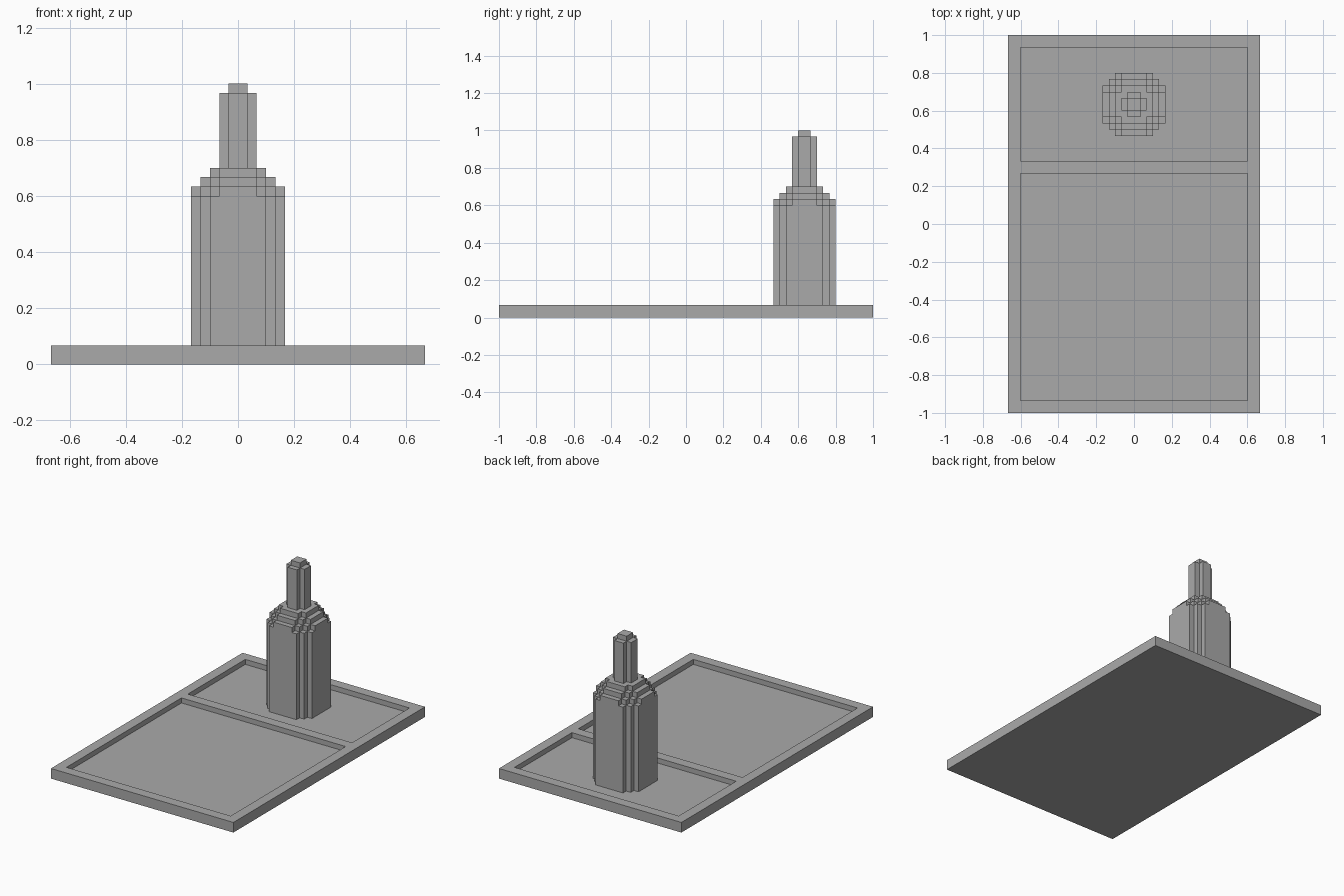
import bpy
import bmesh

cube = bpy.data.objects.get("Cube")
if cube:
    bpy.data.objects.remove(cube, do_unlink=True)

U = 1 / 30          # size of one block
BOTTLE_Y = 19       # bottle centre, in blocks

grey = bpy.data.materials.new("plain grey")
grey.use_nodes = True
grey.diffuse_color = (0.4, 0.4, 0.4, 1)
grey.node_tree.nodes["Principled BSDF"].inputs["Base Color"].default_value = (0.4, 0.4, 0.4, 1)


def finish(bm, name):
    """Scale blocks to units and link the mesh as a flat-shaded object."""
    bmesh.ops.scale(bm, vec=(U, U, U), verts=bm.verts)
    mesh = bpy.data.meshes.new(name)
    bm.to_mesh(mesh)
    bm.free()
    mesh.materials.append(grey)
    obj = bpy.data.objects.new(name, mesh)
    bpy.context.collection.objects.link(obj)
    return obj


def stepped_outline(corners):
    """Round stepped outline from the outer corners of one quadrant."""
    quarter = [corners[0]]
    for (x0, y0), (x1, y1) in zip(corners, corners[1:]):
        quarter += [(x1, y0), (x1, y1)]
    outline = []
    for _ in range(4):
        outline += quarter
        quarter = [(-y, x) for x, y in quarter]
    return outline


def stepped_column(name, corners, z0, z1):
    """Column with a stepped outline, open where it sits on the part below."""
    bm = bmesh.new()
    pts = stepped_outline(corners)
    low = [bm.verts.new((x, y + BOTTLE_Y, z0)) for x, y in pts]
    high = [bm.verts.new((x, y + BOTTLE_Y, z1)) for x, y in pts]
    bm.faces.new(high)
    for i in range(len(pts)):
        j = (i + 1) % len(pts)
        bm.faces.new((low[i], low[j], high[j], high[i]))
    return finish(bm, name)


# Tray: a slab whose top is cut into a grid, with two cells sunk as pockets
bm = bmesh.new()
bmesh.ops.create_cube(bm, size=1)
bmesh.ops.scale(bm, vec=(40, 60, 2), verts=bm.verts)
bmesh.ops.translate(bm, vec=(0, 0, 1), verts=bm.verts)
cuts = [((x, 0, 0), (1, 0, 0)) for x in (-18, 18)]
cuts += [((0, y, 0), (0, 1, 0)) for y in (-28, 8, 10, 28)]
for co, no in cuts:
    bmesh.ops.bisect_plane(bm, geom=bm.verts[:] + bm.edges[:] + bm.faces[:],
                           plane_co=co, plane_no=no)
bm.normal_update()
pockets = [f for f in bm.faces if f.normal.z > 0.9
           and abs(f.calc_center_median().x) < 1 and f.calc_area() > 100]
bmesh.ops.inset_individual(bm, faces=pockets, thickness=0, depth=0)
for face in pockets:
    for v in face.verts:
        v.co.z = 1
bm.normal_update()
finish(bm, "tray")

# Bottle: body, three shrinking shoulder steps, neck and cap
stepped_column("bottle_body", [(5, 3), (4, 4), (3, 5)], 1, 18)
stepped_column("lower_shoulder", [(5, 2), (4, 3), (3, 4), (2, 5)], 18, 19)
stepped_column("middle_shoulder", [(4, 2), (3, 3), (2, 4)], 19, 20)
stepped_column("upper_shoulder", [(3, 2), (2, 3)], 20, 21)
stepped_column("bottle_neck", [(2, 1), (1, 2)], 21, 29)
stepped_column("bottle_cap", [(1, 1)], 29, 30)
